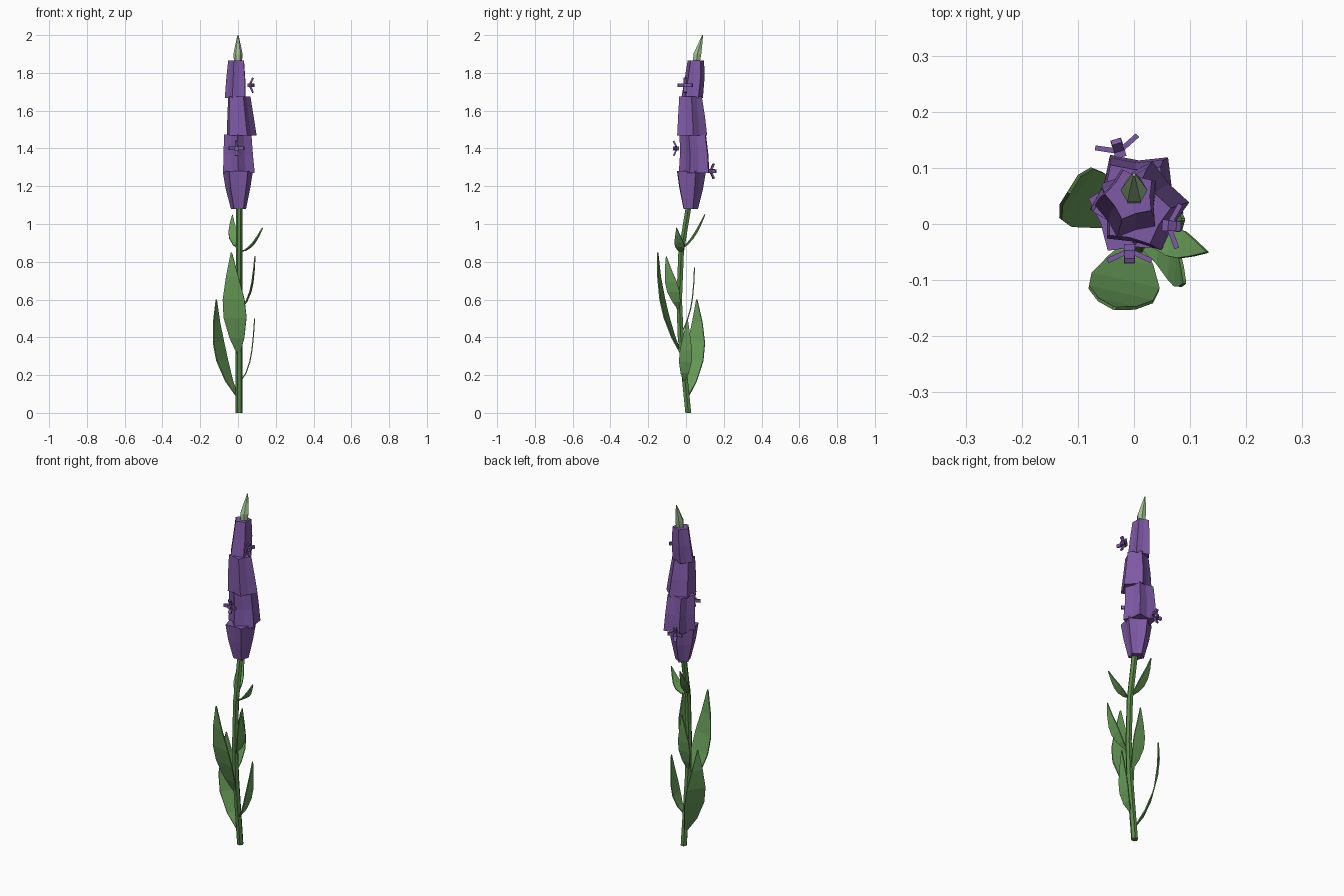
import bpy, bmesh, math
from mathutils import Vector, Matrix

if "Cube" in bpy.data.objects:
    bpy.data.objects.remove(bpy.data.objects["Cube"])


def mat(name, c):
    m = bpy.data.materials.new(name)
    m.diffuse_color = (*c, 1)
    m.use_nodes = True
    m.node_tree.nodes["Principled BSDF"].inputs["Base Color"].default_value = m.diffuse_color
    return m


LEAF = mat("leaf_green", (0.14, 0.34, 0.10))
STEM = mat("stem_green", (0.10, 0.25, 0.065))
PURPLE = mat("petal_purple", (0.21, 0.10, 0.38))
PALE = mat("bud_pale_green", (0.36, 0.54, 0.28))


def finish(name, bm, material):
    bmesh.ops.recalc_face_normals(bm, faces=bm.faces)
    me = bpy.data.meshes.new(name)
    bm.to_mesh(me)
    bm.free()
    me.materials.append(material)
    ob = bpy.data.objects.new(name, me)
    bpy.context.collection.objects.link(ob)
    return ob


def loft(name, rings, material):
    """Skin a list of equal-length point rings and cap both ends."""
    bm = bmesh.new()
    vs = [[bm.verts.new(p) for p in r] for r in rings]
    n = len(rings[0])
    for a, b in zip(vs, vs[1:]):
        for i in range(n):
            j = (i + 1) % n
            bm.faces.new((a[i], a[j], b[j], b[i]))
    bm.faces.new(vs[0][::-1])
    bm.faces.new(vs[-1])
    return finish(name, bm, material)


def ring(x, y, z, r, n, ratio=1.0, turn=0.0):
    """Ring of n points; every second one scaled by ratio to make lobes."""
    out = []
    for i in range(n):
        a = turn + 2 * math.pi * i / n
        k = r * (ratio if i % 2 else 1)
        out.append((x + k * math.cos(a), y + k * math.sin(a), z))
    return out


# Curved stem
stem = [(0, .012, 0.0, .018), (0, -.008, .2, .018), (0, -.028, .4, .018),
        (0, -.036, .6, .017), (0, -.026, .85, .017), (0, .015, 1.1, .017),
        (0, .045, 1.5, .015), (0, .055, 1.87, .015)]
loft("stem", [ring(x + .006, y, z, r, 6) for x, y, z, r in stem], STEM)

# Flower spike: four lobed tiers, each (x, y, z, radius) bottom, middle, top
tiers = [
    ([(.003, .022, 1.08, .042), (0, .022, 1.19, .069), (0, .022, 1.28, .084)], .75, .35),
    ([(.006, .05, 1.27, .088), (.002, .05, 1.37, .082), (0, .042, 1.475, .076)], .72, .9),
    ([(.015, .03, 1.468, .084), (.008, .027, 1.57, .075), (.003, .022, 1.675, .063)], .75, .1),
    ([(-.01, .032, 1.668, .060), (-.007, .045, 1.77, .055), (-.006, .052, 1.865, .046)], .75, .6),
]
for k, (secs, ratio, turn) in enumerate(tiers):
    loft(f"flower_tier_{k + 1}",
         [ring(x, y, z, r, 10, ratio, turn) for x, y, z, r in secs], PURPLE)

# Pale bud at the tip
loft("tip_bud", [ring(0, .055, 1.855, .021, 6), ring(0, .06, 1.90, .024, 6),
                 ring(0, .074, 1.95, .014, 6), ring(0, .088, 2.0, .003, 6)], PALE)


def leaf(name, path, side, half):
    """Ovate blade along a path (base, two bends, tip), width along side."""
    side = Vector(side).normalized()
    p = [Vector(v) for v in path]
    ts = [0, .2, .42, .6, .8, 1]
    ws = [.12, .65, 1, .95, .55, .04]
    bm = bmesh.new()
    rows = []
    for t, w in zip(ts, ws):
        c = (p[0] * (1 - t)**3 + p[1] * 3 * t * (1 - t)**2
             + p[2] * 3 * t * t * (1 - t) + p[3] * t**3)
        rows.append([bm.verts.new(c - side * half * w), bm.verts.new(c + side * half * w)])
    for a, b in zip(rows, rows[1:]):
        bm.faces.new((a[0], a[1], b[1], b[0]))
    ob = finish(name, bm, LEAF)
    s = ob.modifiers.new("thickness", "SOLIDIFY")
    s.thickness = .006
    s.offset = 0


leaf("leaf_low_left", [(0, .005, .08), (-.09, .04, .22), (-.12, .07, .4), (-.115, .057, .6)],
     (.53, .85, 0), .056)
leaf("leaf_low_right", [(.015, -.01, .17), (.07, -.005, .23), (.078, 0, .34), (.088, .008, .5)],
     (0, 1, 0), .034)
leaf("leaf_front", [(.003, -.025, .31), (-.01, -.10, .45), (-.03, -.145, .62), (-.035, -.15, .85)],
     (.97, -.22, 0), .062)
leaf("leaf_back", [(0, -.02, .43), (-.01, .03, .52), (-.01, .04, .62), (-.005, .045, .77)],
     (1, 0, 0), .036)
leaf("leaf_mid_right", [(.015, -.04, .55), (.075, -.055, .61), (.08, -.09, .7), (.09, -.105, .83)],
     (.1, 1, 0), .033)
leaf("leaf_top_right", [(.015, -.027, .855), (.06, -.025, .86), (.09, -.04, .9), (.13, -.05, .98)],
     (.25, .97, 0), .026)
leaf("leaf_top_back", [(0, -.022, .87), (-.02, .025, .9), (-.035, .06, .96), (-.03, .10, 1.05)],
     (1, .2, 0), .025)


def box(bm, size, m):
    bmesh.ops.create_cube(bm, size=1, matrix=m @ Matrix.Diagonal((*size, 1)))


def floret(name, pos, direction):
    """Small open flower: square throat with four flared box petals."""
    bm = bmesh.new()
    box(bm, (.02, .02, .034), Matrix.Translation((0, 0, .003)))
    for i in range(4):
        box(bm, (.036, .018, .009), Matrix.Rotation(i * math.pi / 2, 4, "Z")
            @ Matrix.Translation((.023, 0, .008))
            @ Matrix.Rotation(math.radians(-25), 4, "Y"))
    ob = finish(name, bm, PURPLE)
    ob.matrix_world = (Matrix.Translation(pos)
                       @ Vector(direction).to_track_quat("Z", "Y").to_matrix().to_4x4())


floret("floret_right", (.064, -.003, 1.735), (1, -.08, 0))
floret("floret_front", (-.008, -.05, 1.4), (0, -1, 0))
floret("floret_back", (-.027, .132, 1.28), (-.3, 1, 0))
